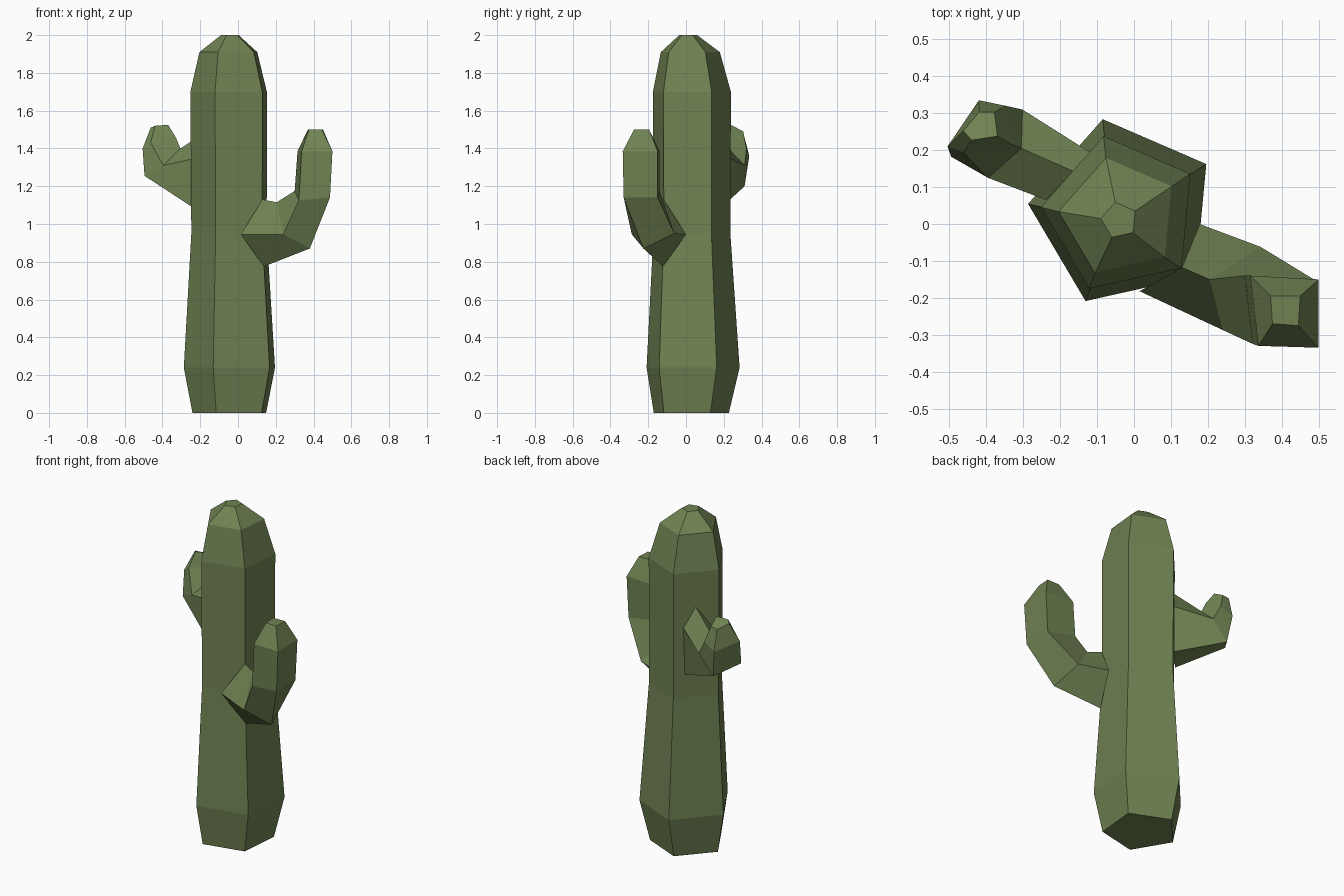
import bpy, bmesh
from math import cos, sin, radians

green = bpy.data.materials.new("cactus_green")
green.diffuse_color = (0.16, 0.225, 0.085, 1)


def loft(name, rings, cap_start=False):
    """Skin a list of equal-sized point rings and close the far end."""
    bm = bmesh.new()
    loops = [[bm.verts.new(p) for p in ring] for ring in rings]
    n = len(loops[0])
    for a, b in zip(loops, loops[1:]):
        for i in range(n):
            j = (i + 1) % n
            bm.faces.new((a[i], a[j], b[j], b[i]))
    bm.faces.new(loops[-1])
    if cap_start:
        bm.faces.new(loops[0][::-1])
    bmesh.ops.recalc_face_normals(bm, faces=bm.faces)
    mesh = bpy.data.meshes.new(name)
    bm.to_mesh(mesh)
    bm.free()
    mesh.materials.append(green)
    obj = bpy.data.objects.new(name, mesh)
    bpy.context.collection.objects.link(obj)
    return obj


def pentagon(x, y, z, r):
    angles = [radians(30.6 + 72 * i) for i in range(5)]
    return [(x + r * cos(a), y + r * sin(a), z) for a in angles]


# Five-sided trunk: centre x, y, height, radius
trunk = [(-0.032, 0.022, 0, 0.21), (-0.028, 0.03, 0.24, 0.26),
         (-0.033, 0.025, 0.95, 0.215), (-0.035, 0.025, 1.7, 0.218),
         (-0.04, 0.018, 1.91, 0.165), (-0.04, 0.01, 2.0, 0.05)]
loft("trunk", [pentagon(*level) for level in trunk], cap_start=True)

# Four-sided lower arm: root wraps a trunk corner, elbow, upright, tip
loft("right_arm", [
    [(0.13, -0.118, 1.13), (0.015, -0.182, 0.945), (0.137, -0.122, 0.775), (0.178, 0.0, 0.945)],
    [(0.205, -0.15, 1.115), (0.24, -0.287, 0.945), (0.38, -0.225, 0.87), (0.343, -0.062, 0.95)],
    [(0.30, -0.14, 1.175), (0.322, -0.325, 1.125), (0.487, -0.33, 1.14), (0.487, -0.15, 1.14)],
    [(0.315, -0.14, 1.385), (0.337, -0.33, 1.385), (0.50, -0.335, 1.385), (0.50, -0.15, 1.385)],
    [(0.37, -0.195, 1.5), (0.375, -0.27, 1.5), (0.445, -0.275, 1.5), (0.45, -0.195, 1.5)],
])

# Five-sided upper arm: root lies on a trunk face, elbow, bud, tip
loft("left_arm", [
    [(-0.165, 0.143, 1.49), (-0.12, 0.195, 1.37), (-0.125, 0.19, 1.09),
     (-0.235, 0.067, 1.085), (-0.238, 0.065, 1.345)],
    [(-0.305, 0.205, 1.40), (-0.302, 0.31, 1.31), (-0.40, 0.31, 1.20),
     (-0.495, 0.182, 1.255), (-0.395, 0.125, 1.31)],
    [(-0.33, 0.215, 1.46), (-0.347, 0.32, 1.40), (-0.42, 0.335, 1.36),
     (-0.505, 0.21, 1.40), (-0.462, 0.193, 1.43)],
    [(-0.37, 0.238, 1.525), (-0.378, 0.303, 1.49), (-0.42, 0.303, 1.485),
     (-0.462, 0.252, 1.51), (-0.44, 0.227, 1.52)],
])
